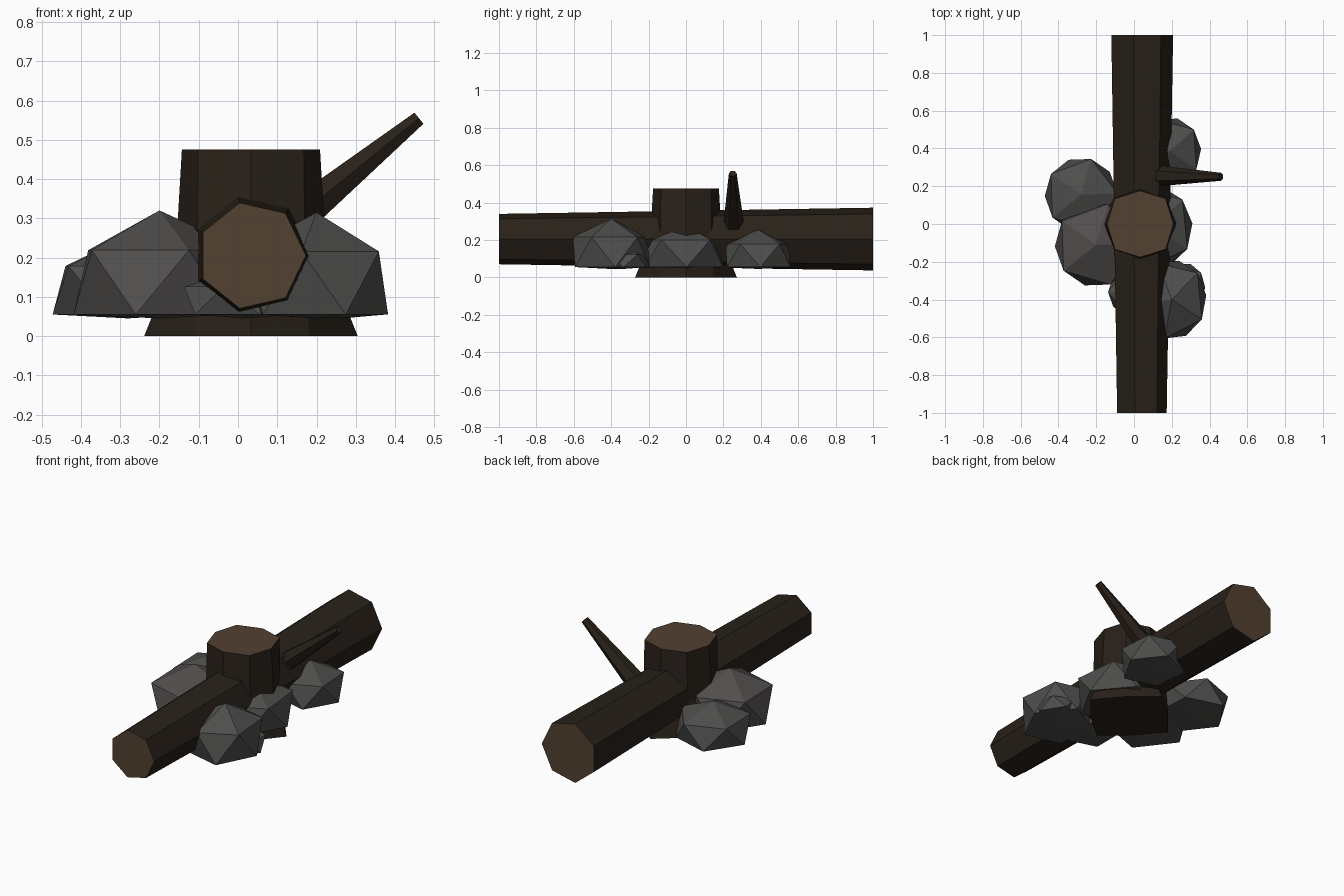
import bpy, bmesh
from math import cos, sin, pi, radians
from mathutils import Vector, Matrix

if "Cube" in bpy.data.objects:
    bpy.data.objects.remove(bpy.data.objects["Cube"])


def material(name, rgb):
    m = bpy.data.materials.new(name)
    m.diffuse_color = (*rgb, 1)
    m.use_nodes = True
    m.node_tree.nodes["Principled BSDF"].inputs["Base Color"].default_value = m.diffuse_color
    return m


BARK = material("bark", (0.022, 0.015, 0.010))
CUT = material("cut_wood", (0.085, 0.052, 0.030))
STONE = material("grey_stone", (0.075, 0.075, 0.073))
WARM = material("warm_stone", (0.085, 0.076, 0.076))


def finish(name, bm, mats):
    bmesh.ops.recalc_face_normals(bm, faces=bm.faces)
    me = bpy.data.meshes.new(name)
    bm.to_mesh(me)
    bm.free()
    for m in mats:
        me.materials.append(m)
    ob = bpy.data.objects.new(name, me)
    bpy.context.collection.objects.link(ob)
    return ob


def loft(name, rings, mats, cut_ends):
    """Skin a list of point rings; cut_ends lists which caps show cut wood."""
    bm = bmesh.new()
    rows = [[bm.verts.new(p) for p in ring] for ring in rings]
    n = len(rows[0])
    for a, b in zip(rows, rows[1:]):
        for i in range(n):
            j = (i + 1) % n
            bm.faces.new((a[i], a[j], b[j], b[i]))
    for end, row in ((0, rows[0]), (1, rows[-1])):
        f = bm.faces.new(row)
        f.material_index = 1 if end in cut_ends else 0
    return finish(name, bm, mats)


def ring(center, u, v, radii):
    n = len(radii)
    c, u, v = Vector(center), Vector(u), Vector(v)
    return [c + r * (cos(2 * pi * i / n) * u + sin(2 * pi * i / n) * v)
            for i, r in enumerate(radii)]


X, Y, Z = (1, 0, 0), (0, 1, 0), (0, 0, 1)

# Seven-sided fallen log, thicker at the back
loft("log", [ring((0.035, y, 0.205), X, Z, [r] * 7)
             for y, r in ((-1, 0.138), (1, 0.172))], [BARK, CUT], (0, 1))

# Upright stump with alternating root flare
loft("stump", [ring((0.033, 0, z), X, Y, [a, b] * 4)
               for z, a, b in ((0, 0.272, 0.21), (0.2, 0.192, 0.195),
                               (0.475, 0.176, 0.19))], [BARK, CUT], (1,))

# Tapered broken branch
base, tip = Vector((0.13, 0.255, 0.285)), Vector((0.461, 0.25, 0.555))
axis = (tip - base).normalized()
side = axis.cross(Vector(Y)).normalized()
loft("branch", [ring(base, Y, side, [0.055] * 6),
                ring(tip, Y, side, [0.021] * 6)], [BARK], ())


# Faceted rocks, flattened underneath
def rock(name, x, y, top, rx, ry, turn, mat=STONE):
    rz = (top - 0.055) / 1.447
    bm = bmesh.new()
    bmesh.ops.create_icosphere(bm, subdivisions=1, radius=1)
    bm.transform(Matrix.Translation((x, y, top - rz))
                 @ Matrix.Diagonal((rx, ry, rz, 1))
                 @ Matrix.Rotation(radians(turn), 4, 'Z'))
    for v in bm.verts:
        v.co.z = max(v.co.z, 0.045)
    finish(name, bm, [mat])


rock("rock_left_front", -0.20, -0.11, 0.32, 0.245, 0.25, 2, WARM)
rock("rock_left_back", -0.28, 0.155, 0.255, 0.215, 0.22, 2)
rock("rock_right_front", 0.20, -0.40, 0.315, 0.205, 0.235, 42)
rock("rock_right_middle", 0.10, -0.02, 0.29, 0.235, 0.25, 42)
rock("rock_right_back", 0.19, 0.385, 0.255, 0.185, 0.20, 40)
rock("rock_small_right", 0.265, -0.335, 0.165, 0.125, 0.145, 36)
rock("rock_under_log", 0.01, -0.36, 0.17, 0.165, 0.15, 36)
